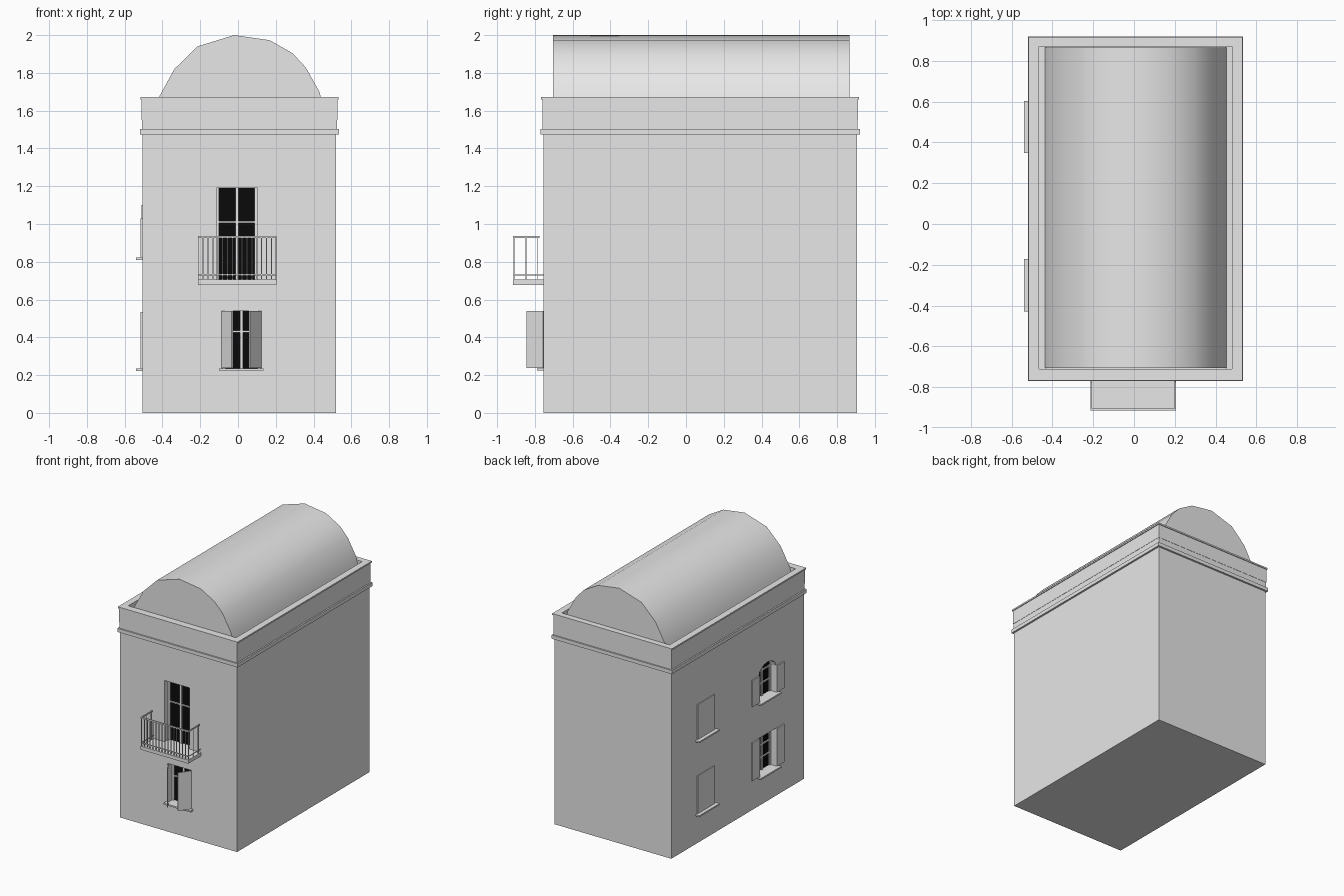
import bpy, bmesh, math
from mathutils import Vector

if "Cube" in bpy.data.objects:
    bpy.data.objects.remove(bpy.data.objects["Cube"])


def material(name, value):
    m = bpy.data.materials.new(name)
    m.use_nodes = True
    col = (value, value, value, 1)
    m.diffuse_color = col
    m.node_tree.nodes["Principled BSDF"].inputs["Base Color"].default_value = col
    return m


PLASTER = material("grey plaster", 0.8)
GLASS = material("black glass", 0.003)


def finish(name, bm, mat):
    bmesh.ops.recalc_face_normals(bm, faces=bm.faces)
    mesh = bpy.data.meshes.new(name)
    bm.to_mesh(mesh)
    bm.free()
    mesh.materials.append(mat)
    ob = bpy.data.objects.new(name, mesh)
    bpy.context.collection.objects.link(ob)
    return ob


def prism(name, base, offset, mat=PLASTER):
    """Extrude a closed outline by an offset vector."""
    bm = bmesh.new()
    face = bm.faces.new([bm.verts.new(p) for p in base])
    out = bmesh.ops.extrude_face_region(bm, geom=[face], use_keep_orig=True)
    verts = [g for g in out["geom"] if isinstance(g, bmesh.types.BMVert)]
    bmesh.ops.translate(bm, verts=verts, vec=Vector(offset))
    return finish(name, bm, mat)


def box(name, x, y, z, mat=PLASTER):
    base = [(x[0], y[0], z[0]), (x[1], y[0], z[0]), (x[1], y[1], z[0]), (x[0], y[1], z[0])]
    return prism(name, base, (0, 0, z[1] - z[0]), mat)


def cut(target, cutter):
    mod = target.modifiers.new("cut", "BOOLEAN")
    mod.operation, mod.solver, mod.object = "DIFFERENCE", "EXACT", cutter
    bpy.context.view_layer.objects.active = target
    bpy.ops.object.modifier_apply(modifier=mod.name)


# Outer walls; each storey ring is the wall outline grown by a margin
X, Y = (-0.505, 0.52), (-0.755, 0.905)


def layer(name, grow, z):
    return box(name, (X[0] - grow, X[1] + grow), (Y[0] - grow, Y[1] + grow), z)


walls = layer("walls", 0, (0, 1.55))
layer("cornice", 0.015, (1.473, 1.502))
layer("frieze", 0.004, (1.502, 1.55))
parapet = layer("parapet", 0.006, (1.55, 1.66))
rim = layer("parapet_rim", 0.012, (1.66, 1.672))

# Gutter hollow inside the parapet
hollow = box("gutter_cutter", (-0.465, 0.48), (-0.71, 0.87), (1.6, 1.8))
for part in (parapet, rim):
    cut(part, hollow)
bpy.data.objects.remove(hollow)

# Barrel roof
profile = [(-0.44, 1.59), (-0.416, 1.676), (-0.337, 1.82), (-0.215, 1.94), (-0.02, 2.0),
           (0.167, 1.973), (0.289, 1.904), (0.358, 1.83), (0.432, 1.698), (0.456, 1.59)]
roof = prism("barrel_roof", [(x, -0.705, z) for x, z in profile], (0, 1.57, 0))
bpy.context.view_layer.objects.active = roof
roof.select_set(True)
bpy.ops.object.shade_smooth_by_angle(angle=math.radians(45))
roof.select_set(False)


# Wall coordinates: u along the wall, d outward, z up
def on_front(u, d, z):
    return (u, Y[0] - d, z)


def on_side(u, d, z):
    return (X[0] - d, u, z)


def wall_box(name, wall, u, d, z, mat=PLASTER):
    a, b = wall(u[0], d[0], z[0]), wall(u[1], d[1], z[1])
    return box(name, *[sorted(p) for p in zip(a, b)], mat)


def opening(name, wall, u, z, rise=0.0, bars=(), depth=0.06):
    """Recess with glass, frame and glazing bars; rise gives an arched head."""
    mid, half = (u[0] + u[1]) / 2, (u[1] - u[0]) / 2
    outline = [(u[0], z[0]), (u[1], z[0]), (u[1], z[1])]
    if rise:
        for i in range(1, 8):
            t = math.pi * i / 8
            outline.append((mid + half * math.cos(t), z[1] + rise * math.sin(t)))
    outline.append((u[0], z[1]))
    out = Vector(wall(0, 1, 0)) - Vector(wall(0, 0, 0))
    cutter = prism(name + "_cutter", [wall(a, -depth, b) for a, b in outline], out * (depth + 0.05))
    cut(walls, cutter)
    bpy.data.objects.remove(cutter)
    prism(name + "_glass", [wall(a, -depth, b) for a, b in outline], out * 0.005, GLASS)
    d = (-depth, -depth + 0.015)
    top = z[1] + rise
    for edge, sign in ((u[0], 1), (u[1], -1)):
        wall_box(name + "_jamb", wall, sorted((edge, edge + sign * 0.014)), d, (z[0], z[1]))
    wall_box(name + "_mullion", wall, (mid - 0.008, mid + 0.008), d, (z[0], top))
    for b in bars:
        wall_box(name + "_bar", wall, u, d, (b - 0.005, b + 0.005))


def sill(name, wall, mid, z, half=0.128, reach=0.034):
    wall_box(name, wall, (mid - half, mid + half), (-0.03, reach), (z - 0.012, z))


# Balcony door and lower front window
opening("balcony_door", on_front, (-0.115, 0.102), (0.705, 1.19), bars=(1.01,))
opening("front_window", on_front, (-0.08, 0.117), (0.236, 0.54), bars=(0.43,))
sill("front_sill", on_front, 0.018, 0.236, 0.118)

# Half-open front shutters
for name, hinge, free in (("right_shutter", -0.08, -0.026), ("left_shutter", 0.117, 0.058)):
    thick = 0.008 if free > hinge else -0.008
    plan = [(hinge, 0), (free, 0.086), (free - thick, 0.089), (hinge - thick, 0.003)]
    prism(name, [on_front(u, d, 0.238) for u, d in plan], (0, 0, 0.302))

# Side windows: open ones near the front, closed ones near the back
for level, z0, z1, rise in (("lower", 0.235, 0.535, 0), ("upper", 0.822, 1.03, 0.07)):
    mid = -0.3
    opening(level + "_side_window", on_side, (mid - 0.105, mid + 0.105), (z0, z1), rise,
            bars=(z0 + 0.1, z0 + 0.2))
    sill(level + "_side_sill", on_side, mid, z0)
    for s in (-1, 1):
        wall_box(level + "_open_shutter", on_side, sorted((mid + s * 0.107, mid + s * 0.2)),
                 (0, 0.01), (z0, z1))
    mid = 0.475
    sill(level + "_closed_sill", on_side, mid, z0)
    for s in (-1, 1):
        wall_box(level + "_closed_shutter", on_side, sorted((mid + s * 0.001, mid + s * 0.107)),
                 (-0.01, 0.006), (z0, z1 + rise))

# Balcony slab
U0, U1, REACH = -0.213, 0.205, 0.16
wall_box("balcony_slab", on_front, (U0, U1), (-0.01, REACH), (0.677, 0.705))

# Railing: rails on three sides, balusters along the front
wall_box("front_rail", on_front, (U0, U1), (REACH - 0.01, REACH), (0.925, 0.936))
wall_box("front_lower_rail", on_front, (U0, U1), (REACH - 0.008, REACH - 0.002), (0.728, 0.735))
for u in (U0, U1 - 0.006):
    wall_box("side_rail", on_front, (u, u + 0.006), (0.02, REACH), (0.925, 0.936))
    wall_box("side_lower_rail", on_front, (u, u + 0.004), (0, REACH), (0.728, 0.733))
    for d in (0.03, 0.09):
        wall_box("side_baluster", on_front, (u, u + 0.004), (d, d + 0.004), (0.705, 0.925))
COUNT = 17
for i in range(COUNT):
    u = U0 + (U1 - U0 - 0.005) * i / (COUNT - 1)
    wall_box("baluster", on_front, (u, u + 0.005), (REACH - 0.008, REACH - 0.003), (0.705, 0.925))
